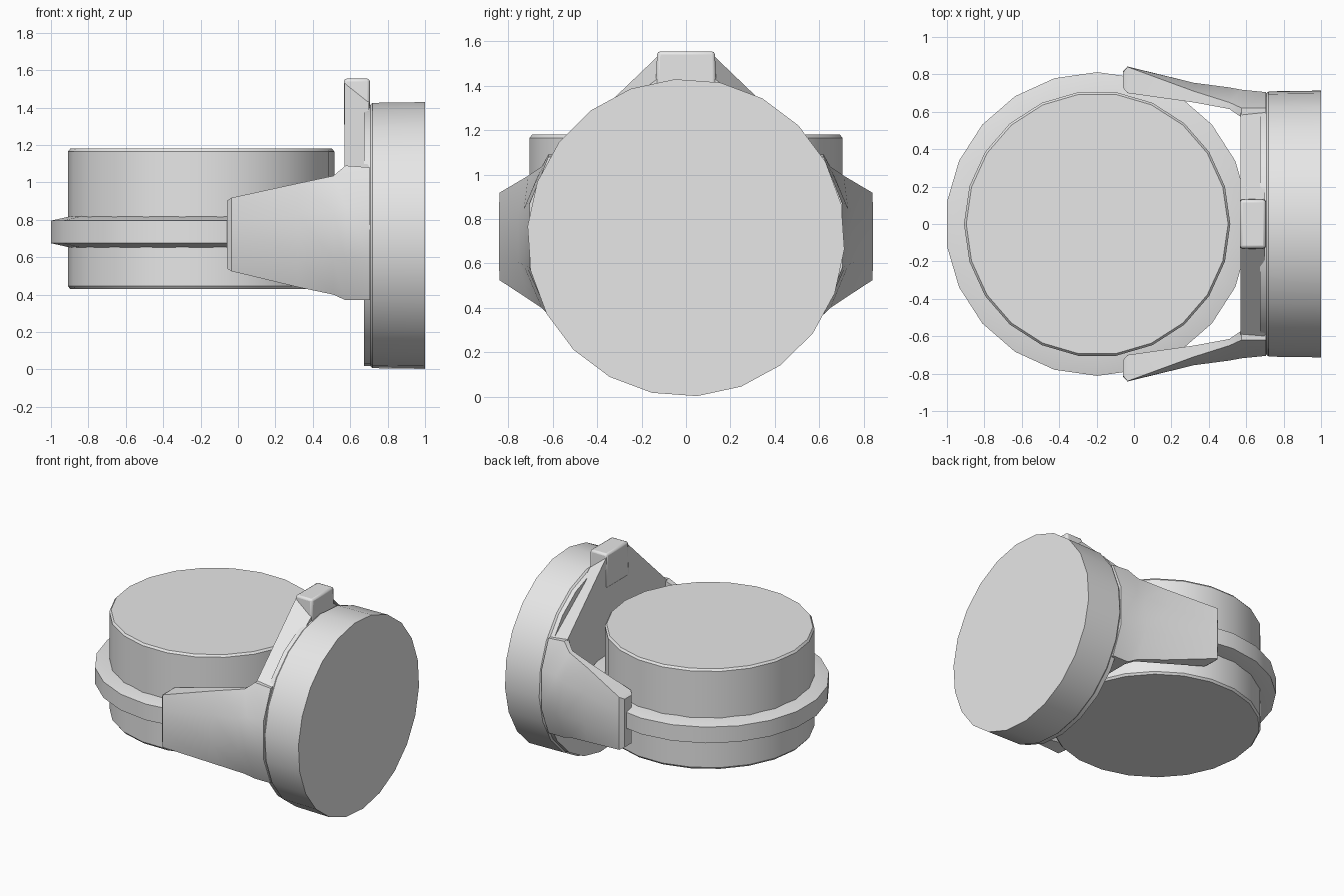
import bpy
import bmesh
import math

old = bpy.data.objects.get("Cube")
if old:
    bpy.data.objects.remove(old, do_unlink=True)

grey = bpy.data.materials.new("light_grey")
grey.use_nodes = True
GREY = (0.8, 0.8, 0.8, 1)
grey.diffuse_color = GREY
grey.node_tree.nodes["Principled BSDF"].inputs["Base Color"].default_value = GREY

SIDES = 22


def loft(name, sections, bevel=0.0, mirror=False):
    """Skin matching cross-sections, cap both ends and shade."""
    bm = bmesh.new()
    rings = [[bm.verts.new(p) for p in s] for s in sections]
    for a, b in zip(rings, rings[1:]):
        for i in range(len(a)):
            j = (i + 1) % len(a)
            bm.faces.new((a[i], a[j], b[j], b[i]))
    bm.faces.new(rings[0][::-1])
    bm.faces.new(rings[-1])
    bmesh.ops.recalc_face_normals(bm, faces=bm.faces)
    mesh = bpy.data.meshes.new(name)
    bm.to_mesh(mesh)
    bm.free()
    mesh.materials.append(grey)
    ob = bpy.data.objects.new(name, mesh)
    bpy.context.collection.objects.link(ob)
    bpy.ops.object.select_all(action='DESELECT')
    bpy.context.view_layer.objects.active = ob
    ob.select_set(True)
    bpy.ops.object.shade_smooth_by_angle(angle=math.radians(30))
    if bevel:
        mod = ob.modifiers.new("soft_edges", 'BEVEL')
        mod.width = bevel
        mod.segments = 2
        mod.limit_method = 'ANGLE'
        mod.angle_limit = math.radians(35)
    if mirror:
        mod = ob.modifiers.new("other_side", 'MIRROR')
        mod.use_axis = (False, True, False)
    return ob


def circle(r, start):
    step = 2 * math.pi / SIDES
    return [(r * math.cos(start + i * step), r * math.sin(start + i * step))
            for i in range(SIDES)]


def flat_disc(name, profile, start):
    """Round part standing on the z axis of the horizontal drum."""
    loft(name, [[(x - 0.197, y, h) for x, y in circle(r, start)]
                for r, h in profile])


def upright_disc(name, profile):
    """Round part turned around the x axis."""
    loft(name, [[(h, y, z + 0.716) for y, z in circle(r, math.radians(-86))]
                for r, h in profile])


# Horizontal drum with its protruding band
flat_disc("drum", [(0.70, 0.43), (0.712, 0.445), (0.712, 1.165), (0.70, 1.18)], 0)
flat_disc("drum_band", [(0.70, 0.65), (0.812, 0.675), (0.812, 0.795), (0.70, 0.82)],
          math.pi / SIDES)

# Upright wheel and the backing disc behind it
upright_disc("wheel", [(0.70, 0.708), (0.711, 0.72), (0.715, 1.0)])
upright_disc("backing_disc", [(0.70, 0.675), (0.70, 0.709)])


# Bracket plate: sloping shoulders that lean back toward the wheel
def plate_section(x, shoulder):
    half = [(0.61, 0.37), (0.61, 1.07), (0.13, shoulder)]
    left = [(x, y, z) for y, z in half]
    return left + [(x, -y, z) for y, z in reversed(half)]


loft("bracket_plate", [plate_section(0.57, 1.53), plate_section(0.70, 1.43)])

# Raised tab on top of the plate
loft("top_tab", [[(x, -0.14, 1.30), (x, 0.14, 1.30), (x, 0.13, 1.555), (x, -0.13, 1.555)]
                 for x in (0.566, 0.705)], bevel=0.015)

# Fork arms: x, inner y, edge y, middle y, low z, high z
stations = [
    (-0.06, 0.73, 0.81, 0.815, 0.54, 0.90),
    (-0.035, 0.70, 0.84, 0.842, 0.525, 0.918),
    (0.32, 0.65, 0.71, 0.755, 0.44, 0.995),
    (0.51, 0.615, 0.65, 0.73, 0.40, 1.035),
    (0.575, 0.57, 0.62, 0.718, 0.37, 1.09),
    (0.705, 0.57, 0.62, 0.705, 0.37, 1.08),
]
arm = []
for x, inner, edge, mid, low, high in stations:
    rise = (high - low) * 0.3
    arm.append([(x, inner, low), (x, inner, high), (x, edge, high),
                (x, mid, high - rise), (x, mid, low + rise), (x, edge, low)])
loft("fork_arms", arm, mirror=True)
